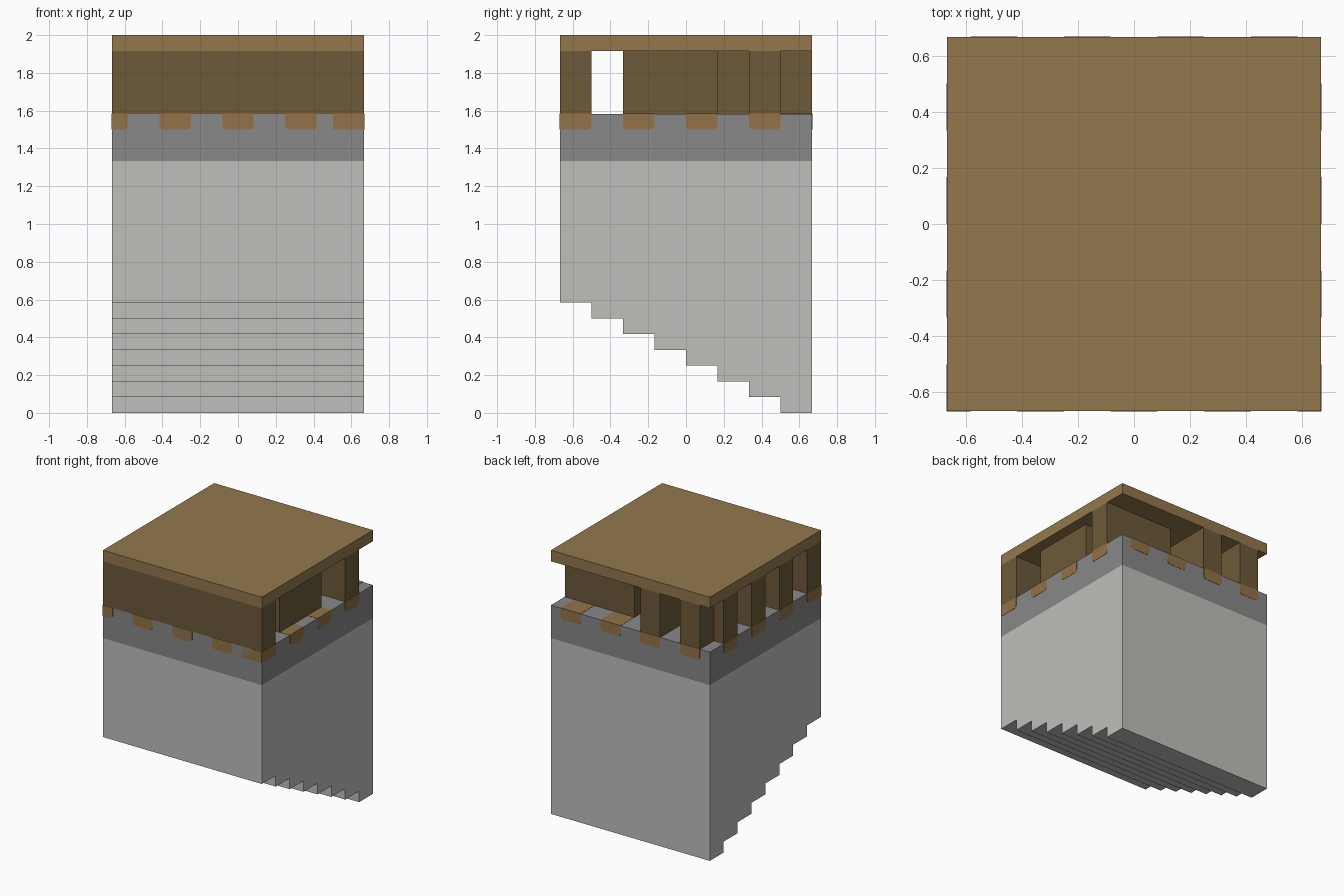
import bpy
import bmesh
from math import radians
from mathutils import Matrix, Vector

cube = bpy.data.objects.get("Cube")
if cube:
    bpy.data.objects.remove(cube)

U = 1 / 6            # plan module
H = 4 * U            # half width
BAND, FLOOR, CEILING, TOP = 8 * U, 9.5 * U, 11.5 * U, 12 * U


def material(name, *srgb):
    rgba = [(c / 255) ** 2.2 for c in srgb] + [1]
    m = bpy.data.materials.new(name)
    m.use_nodes = True
    m.diffuse_color = rgba
    m.node_tree.nodes["Principled BSDF"].inputs["Base Color"].default_value = rgba
    return m


STONE = material("pale stone", 189, 191, 186)
GREY = material("dark grey stone", 135, 135, 136)
WOOD = material("light wood", 146, 119, 79)
DARK_WOOD = material("dark wood", 108, 90, 60)
TAB = material("tan wood", 145, 114, 72)


def prism(name, outline, depth, mat, matrix):
    """Extrude a local XZ outline along local +Y, then place it."""
    bm = bmesh.new()
    face = bm.faces.new([bm.verts.new((x, 0, z)) for x, z in outline])
    out = bmesh.ops.extrude_face_region(bm, geom=[face])["geom"]
    moved = [g for g in out if isinstance(g, bmesh.types.BMVert)]
    bmesh.ops.translate(bm, vec=(0, depth, 0), verts=moved)
    bmesh.ops.transform(bm, matrix=matrix, verts=bm.verts)
    bmesh.ops.recalc_face_normals(bm, faces=bm.faces)
    mesh = bpy.data.meshes.new(name)
    bm.to_mesh(mesh)
    bm.free()
    mesh.materials.append(mat)
    ob = bpy.data.objects.new(name, mesh)
    bpy.context.collection.objects.link(ob)
    return ob


def block(name, x0, x1, y0, y1, z0, z1, mat):
    """Box whose plan is given in modules from the front corner at -x."""
    outline = [(x0 * U - H, z0), (x1 * U - H, z0), (x1 * U - H, z1), (x0 * U - H, z1)]
    return prism(name, outline, (y1 - y0) * U, mat,
                 Matrix.Translation((0, y0 * U - H, 0)))


# Stone base with an underside stepping down towards the back
steps = []
for i in range(8):
    z = (7 - i) * U / 2
    steps += [(i * U - H, z), ((i + 1) * U - H, z)]
steps += [(H, BAND), (-H, BAND)]
prism("stepped_base", steps, 2 * H, STONE,
      Matrix.Translation((H, 0, 0)) @ Matrix.Rotation(radians(90), 4, "Z"))

# Grey band and flat wooden roof
block("grey_band", 0, 8, 0, 8, BAND, FLOOR, GREY)
block("roof", 0, 8, 0, 8, CEILING, TOP, WOOD)

# Walls and posts carrying the roof: x0, x1, y0, y1 in modules
walls = {
    "front_wall": (0, 8, 0, 1),
    "left_block": (6.5, 7.5, 2, 5),
    "back_left_wall": (4.5, 8, 6, 7),
    "back_middle_wall": (2.5, 3.5, 5, 8),
    "back_right_post": (0.5, 1.5, 7, 8),
    "right_corner_wall": (0, 1.5, 6, 7),
    "right_middle_post": (0, 1, 4, 5),
    "right_front_post": (0, 1, 2, 3),
}
for name, plan in walls.items():
    block(name, *plan, FLOOR, CEILING, DARK_WOOD)

# Beam-end tabs with clipped lower corners, set along the four sides
C = 0.02
LIFT = 0.002


def tab(name, start, end, angle):
    a, b = start * U - H, end * U - H
    low = FLOOR - U / 2
    pts = [(a, FLOOR + LIFT), (a, low + C), (a + C / 3, low + C / 3), (a + C, low),
           (b - C, low), (b - C / 3, low + C / 3), (b, low + C), (b, FLOOR + LIFT)]
    clipped = []
    for x, z in pts:
        p = (max(-H, min(H, x)), z)
        if p not in clipped:
            clipped.append(p)
    # Keep only the outer corners where a tab is cut by the building's edge
    for side in (-H, H):
        edge = sorted(p for p in clipped if p[0] == side)
        clipped = [p for p in clipped if p not in edge[1:-1]]
    turn = Matrix.Rotation(radians(angle), 4, "Z")
    prism(name, clipped, U, TAB, turn @ Matrix.Translation(Vector((0, -H - LIFT, 0))))


for i in range(5):
    tab("front_tab", 2 * i - 0.5, 2 * i + 0.5, 0)
for i in range(4):
    tab("back_tab", 2 * i + 0.5, 2 * i + 1.5, 180)
    first = 2 * i - (1 if i == 0 else 0)
    tab("left_tab", first, 2 * i + 1, 90)
    tab("right_tab", 7 - 2 * i, 8 - first, -90)
